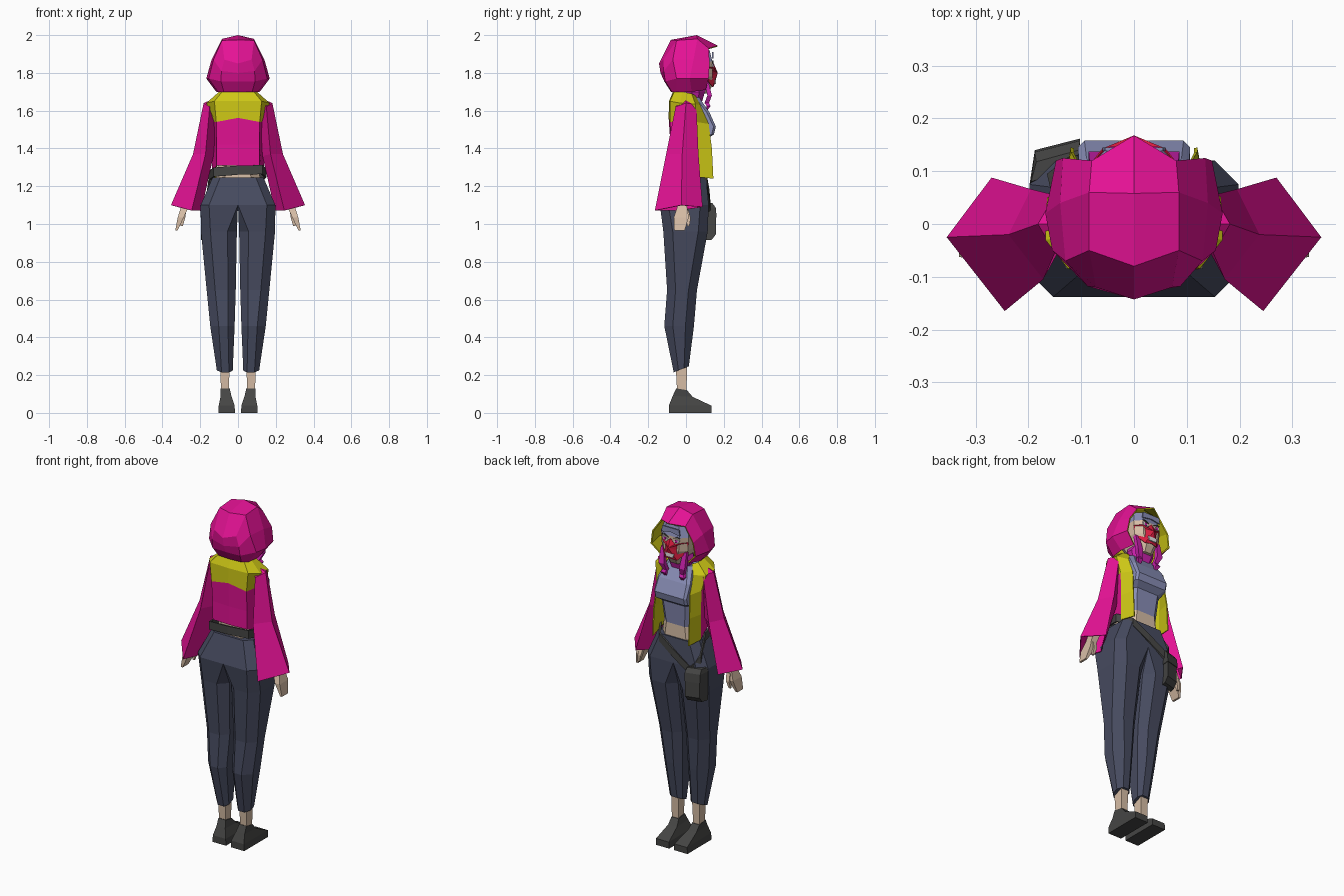
import bpy, bmesh
from mathutils import Vector

PALETTE = {
    "magenta": (0.78, 0.006, 0.30), "yellow": (0.62, 0.58, 0.008),
    "slate": (0.062, 0.07, 0.115), "lavender": (0.25, 0.27, 0.47),
    "skin": (0.68, 0.51, 0.38), "charcoal": (0.06, 0.06, 0.058),
    "red": (0.68, 0.012, 0.05), "violet": (0.60, 0.015, 0.42),
    "white": (0.80, 0.78, 0.78),
}
MATS = {}
for n, c in PALETTE.items():
    MATS[n] = bpy.data.materials.new(n)
    MATS[n].diffuse_color = (*c, 1)


def build(name, verts, faces, mats, rule=None, shell=0):
    """Mesh object; faces made outward, rule(face) picks the material, shell adds thickness."""
    bm = bmesh.new()
    vs = [bm.verts.new(v) for v in verts]
    for f in faces:
        bm.faces.new([vs[i] for i in f])
    bmesh.ops.remove_doubles(bm, verts=bm.verts, dist=0.0005)
    bmesh.ops.dissolve_degenerate(bm, edges=bm.edges, dist=0.0004)
    bmesh.ops.recalc_face_normals(bm, faces=bm.faces)
    mid = sum((v.co for v in bm.verts), Vector()) / len(bm.verts)
    if sum(f.normal.dot(f.calc_center_median() - mid) * f.calc_area() for f in bm.faces) < 0:
        bmesh.ops.reverse_faces(bm, faces=bm.faces)
    for f in bm.faces:
        f.material_index = rule(f.calc_center_median()) if rule else 0
    me = bpy.data.meshes.new(name)
    bm.to_mesh(me)
    bm.free()
    ob = bpy.data.objects.new(name, me)
    bpy.context.collection.objects.link(ob)
    for m in mats:
        me.materials.append(MATS[m])
    if shell:
        mod = ob.modifiers.new("thickness", 'SOLIDIFY')
        mod.thickness, mod.offset = shell, -1
        if len(mats) > 1:
            mod.material_offset = mod.material_offset_rim = 1
    return ob


def loft(name, rings, mats, rule=None, closed=True, caps=True, shell=0):
    n = len(rings[0])
    verts = [p for r in rings for p in r]
    faces = []
    for i in range(len(rings) - 1):
        for j in range(n if closed else n - 1):
            k = (j + 1) % n
            faces.append((i*n + j, i*n + k, (i+1)*n + k, (i+1)*n + j))
    if closed and caps:
        faces += [tuple(range(n)), tuple(range(len(verts) - n, len(verts)))]
    return build(name, verts, faces, mats, rule, shell)


def ring(x0, x1, yb, yf, z, ci, co, s=1, tilt=0):
    """Eight-point outline with chamfer ci on the x0 side and co on the x1 side."""
    pts = [(x0+ci, yb), (x1-co, yb), (x1, yb+co), (x1, yf-co),
           (x1-co, yf), (x0+ci, yf), (x0, yf-ci), (x0, yb+ci)]
    return [(s*x, y, z + tilt*(y-yb)) for x, y in pts]


def sym(hw, yb, yf, z, c):
    return ring(-hw, hw, yb, yf, z, c, c)


def full(half):
    """Mirror an open half row that starts on the centre line."""
    return [(-x, y, z) for x, y, z in reversed(half[1:])] + list(half)


def quad4(cx, cy, z, hx, hy):
    return [(cx-hx, cy-hy, z), (cx+hx, cy-hy, z), (cx+hx, cy+hy, z), (cx-hx, cy+hy, z)]


def plate(name, pts, y, mat, s=1):
    loft(name, [[(s*x, y + d, z) for x, z in pts] for d in (0, 0.007)], [mat])


# Hood, from brim to the back of the head
hood = [
    [(0, .168, 1.945), (.08, .12, 1.93), (.135, .125, 1.85), (.148, .12, 1.77), (.09, .105, 1.71)],
    [(0, .058, 2.0), (.085, .06, 1.98), (.14, .04, 1.87), (.168, .02, 1.77), (.115, .03, 1.70)],
    [(0, -.08, 1.975), (.085, -.05, 1.972), (.13, -.07, 1.87), (.155, -.05, 1.77), (.105, -.05, 1.70)],
    [(0, -.143, 1.85), (.072, -.12, 1.87), (.088, -.118, 1.81), (.09, -.11, 1.755), (.075, -.075, 1.70)],
    [(0, -.143, 1.85), (0, -.143, 1.85), (0, -.135, 1.80), (0, -.115, 1.755), (0, -.08, 1.70)],
]
loft("hood", [full(r) for r in hood], ["magenta", "yellow"], closed=False, shell=0.008)

# Open jacket with yellow yoke and front panels
jacket = [
    [(0, -.065, 1.71), (.08, -.06, 1.705), (.10, -.02, 1.70), (.10, .03, 1.69), (.075, .05, 1.68)],
    [(0, -.09, 1.65), (.125, -.085, 1.65), (.168, -.03, 1.64), (.165, .05, 1.635), (.10, .075, 1.63)],
    [(0, -.092, 1.562), (.115, -.085, 1.54), (.125, -.03, 1.54), (.14, .055, 1.54), (.11, .12, 1.53)],
    [(0, -.082, 1.42), (.113, -.077, 1.42), (.12, -.02, 1.41), (.137, .055, 1.40), (.12, .137, 1.40)],
    [(0, -.08, 1.31), (.113, -.075, 1.31), (.125, -.02, 1.29), (.137, .055, 1.25), (.12, .145, 1.24)],
]
loft("jacket", [full(r) for r in jacket], ["magenta", "yellow"],
     lambda c: int(c.z > 1.56 or c.y > .07), closed=False, shell=0.006)

# Head, neck and face
loft("head", [sym(.035, .0, .115, 1.69, .015), sym(.055, -.03, .135, 1.725, .03),
              sym(.085, -.06, .14, 1.78, .035), sym(.09, -.07, .14, 1.86, .035),
              sym(.075, -.05, .125, 1.92, .035)],
     ["skin", "lavender"], lambda c: int(c.z > 1.87))
loft("neck", [sym(.045, -.03, .05, z, .02) for z in (1.6, 1.74)], ["skin"])
half_mask = [(0, .168, 1.80), (0, .147, 1.85), (.03, .147, 1.822), (.06, .143, 1.83),
             (.09, .105, 1.83), (.082, .105, 1.77), (.04, .142, 1.725), (0, .148, 1.73)]
mask_v = half_mask + [(-x, y, z) for x, y, z in half_mask]
mask_f = [(o, o+i, o+i+1) for o in (0, 8) for i in range(1, 7)]
build("face_mask", mask_v, mask_f, ["red"], shell=0.003)
plate("mouth", [(-.03, 1.765), (.03, 1.765), (.022, 1.742), (-.022, 1.742)], .151, "white")
plate("fringe", [(-.055, 1.91), (.055, 1.91), (.06, 1.875), (0, 1.885), (-.06, 1.875)], .138, "lavender")

# Scarf of hair under the chin
loft("chin_hair", [sym(.05, .03, .08, 1.63, .02), sym(.075, .0, .10, 1.70, .03),
                   sym(.06, .0, .115, 1.73, .02)], ["violet"])

# Crop top and bare waist
loft("torso", [sym(.125, -.075, .10, 1.19, .05), sym(.105, -.068, .098, 1.32, .045),
               sym(.106, -.07, .112, 1.45, .035), sym(.106, -.07, .148, 1.475, .012),
               sym(.106, -.07, .158, 1.515, .012), sym(.105, -.07, .125, 1.59, .015),
               sym(.08, -.06, .07, 1.67, .02)],
     ["skin", "lavender"], lambda c: int(c.z > 1.32))

for s, side in ((1, "right"), (-1, "left")):
    # Eyes and hanging strands
    plate("eye_" + side, [(.018, 1.835), (.04, 1.85), (.058, 1.848), (.05, 1.828)], .138, "white", s)
    plate("pupil_" + side, [(.03, 1.845), (.046, 1.848), (.046, 1.831), (.032, 1.831)], .14, "violet", s)
    plate("brow_" + side, [(.015, 1.85), (.04, 1.865), (.06, 1.86), (.04, 1.857)], .138, "charcoal", s)
    loft("hair_strand_" + side,
         [quad4(s*.072, .105, 1.77, .012, .010), quad4(s*.068, .125, 1.68, .018, .012),
          quad4(s*.055, .11, 1.64, .012, .012), quad4(s*.062, .12, 1.625, .016, .010),
          quad4(s*.05, .10, 1.585, .002, .002)], ["violet"])

    # Flared four-sided sleeve: outer, front, inner, back corners
    rows = [
        [(.125, 0, 1.665), (.12, .02, 1.655), (.11, 0, 1.64), (.12, -.03, 1.655)],
        [(.182, 0, 1.64), (.15, .055, 1.635), (.115, 0, 1.52), (.15, -.055, 1.62)],
        [(.238, -.02, 1.37), (.195, .066, 1.37), (.13, .01, 1.36), (.172, -.105, 1.37)],
        [(.355, -.025, 1.10), (.27, .088, 1.09), (.195, -.04, 1.07), (.245, -.165, 1.072)],
    ]
    loft("sleeve_" + side, [[(s*x, y, z) for x, y, z in r] for r in rows],
         ["magenta"], caps=False, shell=0.005)

    # Hand, thumb and forearm
    loft("hand_" + side, [quad4(s*.225, -.015, 1.25, .024, .026), quad4(s*.282, -.02, 1.09, .02, .026),
                          quad4(s*.303, -.025, 1.035, .016, .04), quad4(s*.326, -.035, .965, .006, .027)],
         ["skin"])
    loft("thumb_" + side, [quad4(s*.285, .0, 1.075, .012, .012), quad4(s*.29, .014, 1.03, .010, .011),
                           quad4(s*.298, .012, .99, .006, .006)], ["skin"])

    # Trouser leg; the inner chamfer opens below the crotch
    loft("trouser_leg_" + side, [
        ring(0, .135, -.088, .107, 1.245, 0, .04, s),
        ring(0, .198, -.138, .12, 1.10, 0, .045, s),
        ring(.006, .196, -.12, .115, .96, .05, .05, s),
        ring(.012, .166, -.10, .058, .65, .04, .045, s),
        ring(.018, .147, -.115, .042, .46, .035, .045, s),
        ring(.028, .112, -.065, .015, .215, .02, .025, s, .4)], ["slate"])

    # Ankle and shoe
    loft("ankle_" + side, [quad4(s*.07, -.022, .09, .02, .024), quad4(s*.068, -.025, .3, .026, .032)], ["skin"])
    sole = lambda a, b, c, d, z0, z1: [(s*a, c, z0), (s*b, c, z0), (s*b, d, z1), (s*a, d, z1)]
    loft("shoe_" + side, [sole(.016, .104, -.09, .135, 0, 0), sole(.018, .102, -.09, .135, .04, .038),
                          sole(.035, .092, -.07, .035, .09, .085),
                          sole(.044, .092, -.052, .005, .13, .12)], ["charcoal"])

# Slanted belt: centre line points with half height
path = [(-.13, -.085, 1.275), (0, -.098, 1.285), (.13, -.085, 1.288), (.15, .03, 1.27),
        (.10, .112, 1.225), (0, .124, 1.16), (-.12, .13, 1.085), (-.165, .095, 1.15), (-.15, .03, 1.26)]
belt = [[(x, y, z - .024), (x, y, z + .024), (x*.93, y*.93, z + .024), (x*.93, y*.93, z - .024)]
        for x, y, z in path]
loft("belt", belt + belt[:1], ["charcoal"], caps=False)

# Hip pouch with flap
def pouch_row(z, y0, y1, g=0):
    return [(-.195-g, y0-.03, z), (-.11+g, y0, z), (-.105+g, y1, z), (-.185-g, y1-.022, z)]
loft("pouch", [pouch_row(.915, .105, .135), pouch_row(.945, .10, .158),
               pouch_row(1.05, .105, .158), pouch_row(1.10, .11, .14)], ["charcoal"])
loft("pouch_flap", [pouch_row(1.035, .105, .162, .003), pouch_row(1.085, .105, .158, .003),
                    pouch_row(1.11, .11, .14)], ["charcoal"])
